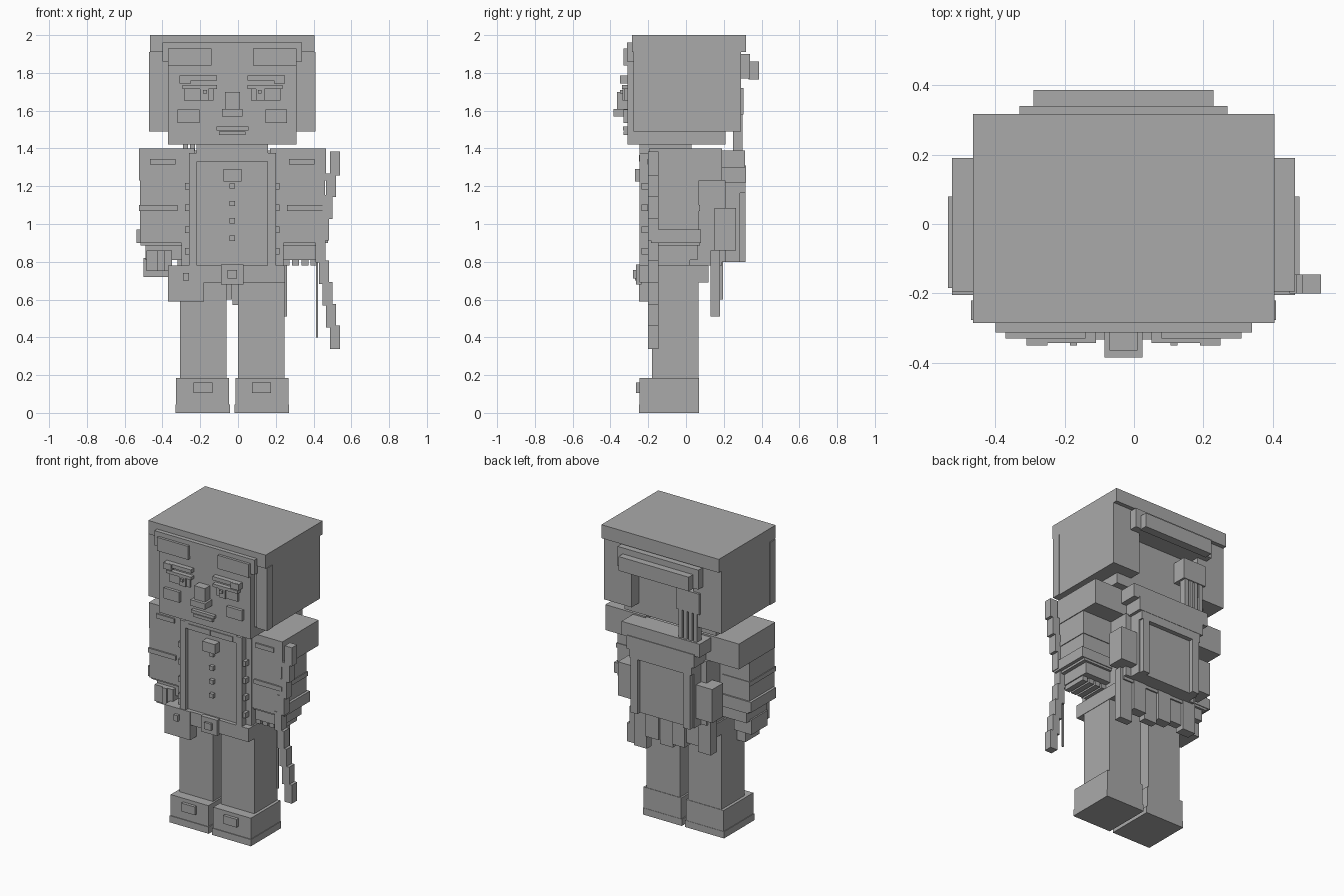
import bpy, bmesh
from mathutils import Vector

old = bpy.data.objects.get("Cube")
if old:
    bpy.data.objects.remove(old, do_unlink=True)

grey = bpy.data.materials.new("plain_grey")
grey.use_nodes = True
grey.diffuse_color = (.4, .4, .4, 1)
grey.node_tree.nodes["Principled BSDF"].inputs["Base Color"].default_value = grey.diffuse_color

# Shared levels and planes of the figure
MIDDLE = -.03
TOP, FRINGE_TOP, HAIR_TOP = 2, 1.96, 1.91
HAIR_LOW, CHIN, SHOULDER = 1.49, 1.42, 1.4
WAIST, BELT_LOW, CUFF_LOW, CUFF_TOP = .78, .69, .9, .97
FACE, HAIR_FRONT, HAIR_BACK, HEAD_BACK = -.31, -.27, .29, .21
CHEST, SHIRT, COAT, ARM_FRONT = -.2, -.22, -.245, -.195
PACK_BACK, FLAP_BACK = .285, .315


def block(name, x, y, z):
    """A box between the given ends on each axis."""
    low, high = (Vector(ends) for ends in zip(x, y, z))
    bm = bmesh.new()
    bmesh.ops.create_cube(bm, size=1)
    bmesh.ops.scale(bm, vec=high - low, verts=bm.verts)
    bmesh.ops.translate(bm, vec=(low + high) / 2, verts=bm.verts)
    mesh = bpy.data.meshes.new(name)
    bm.to_mesh(mesh)
    bm.free()
    mesh.materials.append(grey)
    bpy.context.collection.objects.link(bpy.data.objects.new(name, mesh))


def centred(name, width, y, z):
    """A box straddling the middle plane."""
    block(name, (MIDDLE - width / 2, MIDDLE + width / 2), y, z)


def pair(name, x, y, z):
    """A left and a right box, with x measured outward from the middle."""
    inner, outer = x
    block("left_" + name, (MIDDLE + inner, MIDDLE + outer), y, z)
    block("right_" + name, (MIDDLE - outer, MIDDLE - inner), y, z)


def raised(surface, thickness):
    """Depth range of a front detail, sunk a little into its surface."""
    return (surface - thickness, surface + .01)


def around(height, size):
    return (height - size / 2, height + size / 2)


# Head and hair
centred("head", width=.68, y=(FACE, HEAD_BACK), z=(CHIN, FRINGE_TOP))
centred("hair_top", width=.87, y=(-.285, .317), z=(HAIR_TOP, TOP))
centred("hair_fringe", width=.74, y=(FACE - .003, HAIR_FRONT), z=(1.86, FRINGE_TOP))
pair("hair_side", x=(.34, .435), y=(HAIR_FRONT, HAIR_BACK), z=(HAIR_LOW, HAIR_TOP))
pair("hair_corner", x=(.36, .44), y=(HAIR_FRONT - .007, SHIRT), z=(HAIR_LOW, HAIR_TOP))
pair("back_hair", x=(.23, .43), y=(HEAD_BACK, HAIR_BACK), z=(HAIR_LOW, HAIR_TOP))
centred("hair_band", width=.6, y=(HEAD_BACK, .34), z=(1.77, 1.9))
centred("hair_band_pad", width=.52, y=(.33, .386), z=(1.765, 1.86))
block("ponytail_knot", x=(-.31, -.14), y=(HEAD_BACK, .305), z=(1.58, 1.72))
for strand in range(4):
    left = -.29 + strand * .037
    block("ponytail_strand", x=(left, left + .025), y=(.25, .3), z=(1.37, 1.6))

# Face
pair("fringe_lock", x=(.11, .34), y=raised(FACE, .02), z=(1.84, 1.93))
pair("eyebrow", x=(.08, .28), y=raised(FACE, .033), z=around(1.773, .025))
pair("eyebrow_end", x=(.22, .28), y=raised(FACE, .04), z=(1.745, 1.785))
pair("eyelid", x=(.08, .265), y=raised(FACE, .03), z=around(1.725, .02))
pair("eye", x=(.1, .255), y=raised(FACE, .015), z=around(1.685, .06))
pair("iris", x=(.125, .17), y=raised(FACE, .025), z=around(1.685, .06))
pair("eye_glint", x=(.135, .155), y=raised(FACE, .04), z=around(1.7, .02))
pair("cheek", x=(.175, .29), y=raised(FACE, .02), z=around(1.57, .07))
centred("nose_bridge", width=.08, y=raised(FACE, .055), z=(1.6, 1.7))
centred("nose_tip", width=.11, y=raised(FACE, .075), z=around(1.59, .04))
centred("upper_lip", width=.17, y=raised(FACE, .023), z=around(1.505, .02))
centred("lower_lip", width=.14, y=raised(FACE, .02), z=around(1.48, .02))
centred("neck", width=.38, y=(COAT, .03), z=(1.33, CHIN))

# Torso and shirt
centred("torso", width=.54, y=(CHEST, .19), z=(WAIST, 1.375))
centred("shirt_front", width=.38, y=(SHIRT, CHEST), z=(WAIST, 1.37))
pair("shirt_collar", x=(.003, .165), y=raised(SHIRT, .03), z=around(1.348, .035))
pair("coat_edge", x=(.187, .23), y=(COAT, CHEST), z=(.71, 1.375))
centred("badge", width=.095, y=raised(SHIRT, .05), z=around(1.258, .065))
for row in range(4):
    centred("shirt_button", width=.028, y=raised(SHIRT, .023),
            z=around(.925 + row * .092, .028))
    pair("coat_button", x=(.227, .25), y=(COAT + .01, CHEST),
         z=around(.855 + row * .115, .035))

# Belt
centred("belt", width=.56, y=(COAT, .12), z=(BELT_LOW, WAIST))
centred("belt_buckle", width=.12, y=raised(COAT, .02), z=(BELT_LOW - .01, WAIST + .005))
centred("buckle_stud", width=.05, y=raised(COAT, .035), z=around(.733, .045))
block("belt_pouch", x=(-.37, -.18), y=(COAT - .005, -.1), z=(.59, WAIST))
block("pouch_button", x=(-.29, -.26), y=raised(COAT, .025), z=around(.72, .04))

# Arms
pair("shoulder", x=(.2, .495), y=(ARM_FRONT, .19), z=(1.23, SHOULDER))
pair("sleeve", x=(.27, .49), y=(ARM_FRONT, .07), z=(CUFF_LOW, 1.25))
pair("shoulder_trim", x=(.3, .435), y=raised(ARM_FRONT, .01), z=around(1.33, .03))
pair("elbow_trim", x=(.29, .495), y=(ARM_FRONT - .01, .075), z=around(1.085, .03))
pair("cuff", x=(.27, .507), y=(-.185, .08), z=(CUFF_LOW, CUFF_TOP))
pair("cuff_lining", x=(.27, .485), y=(-.18, .075), z=(.885, CUFF_LOW))
pair("hand", x=(.27, .46), y=(-.16, .06), z=(.81, CUFF_LOW))
for finger in range(4):
    left = .235 + finger * .05
    block("left_finger", x=(left, left + .038), y=(-.15, .02), z=(WAIST, .83))
block("right_fingers", x=(-.5, -.37), y=(-.15, .02), z=(.72, .82))
block("right_fist", x=(-.485, -.35), y=(-.19, -.1), z=(.75, .86))
block("right_thumb", x=(-.425, -.39), y=(CHEST, -.1), z=(.75, .86))

# Back collar, pack and hanging coat tails
centred("back_collar", width=.58, y=(.17, FLAP_BACK - .003), z=(1.3, 1.39))
centred("pack", width=.46, y=(.1, PACK_BACK), z=(.8, 1.3))
centred("pack_flap", width=.5, y=(.17, FLAP_BACK + .002), z=(1.22, 1.31))
centred("pack_flap_edge", width=.46, y=(.17, FLAP_BACK), z=(1.165, 1.24))
pair("pack_strap", x=(.17, .22), y=(HEAD_BACK, FLAP_BACK), z=(.8, 1.23))
pair("pack_side", x=(.22, .27), y=(.065, HEAD_BACK), z=(.8, 1.23))
pair("side_pouch", x=(.21, .35), y=(.15, .265), z=(.86, 1.085))
for tail in range(6):
    left = -.32 + tail * .097
    odd = tail % 2
    block("coat_tail", x=(left, left + .095), y=(.13, .195 - odd * .015),
          z=(.6 + odd * (tail - 2) * -.03, .86))

# Legs and boots
pair("leg", x=(.03, .277), y=(-.18, .065), z=(.15, .72))
pair("boot", x=(.018, .297), y=(COAT, .068), z=(0, .185))
pair("boot_sole", x=(.012, .301), y=(COAT - .005, .07), z=(0, .045))
pair("boot_buckle", x=(.105, .205), y=raised(COAT, .02), z=around(.133, .055))

# Stepped bow at the left side, curving outward at both tips
for step in range(-4, 5):
    left = .41 + abs(step) * .019
    block("bow_step", x=(left, left + .053), y=(CHEST, -.145),
          z=around(.86 + step * .115, .125))
block("bow_string", x=(.412, .424), y=around(-.175, .012), z=(.4, 1.3))
